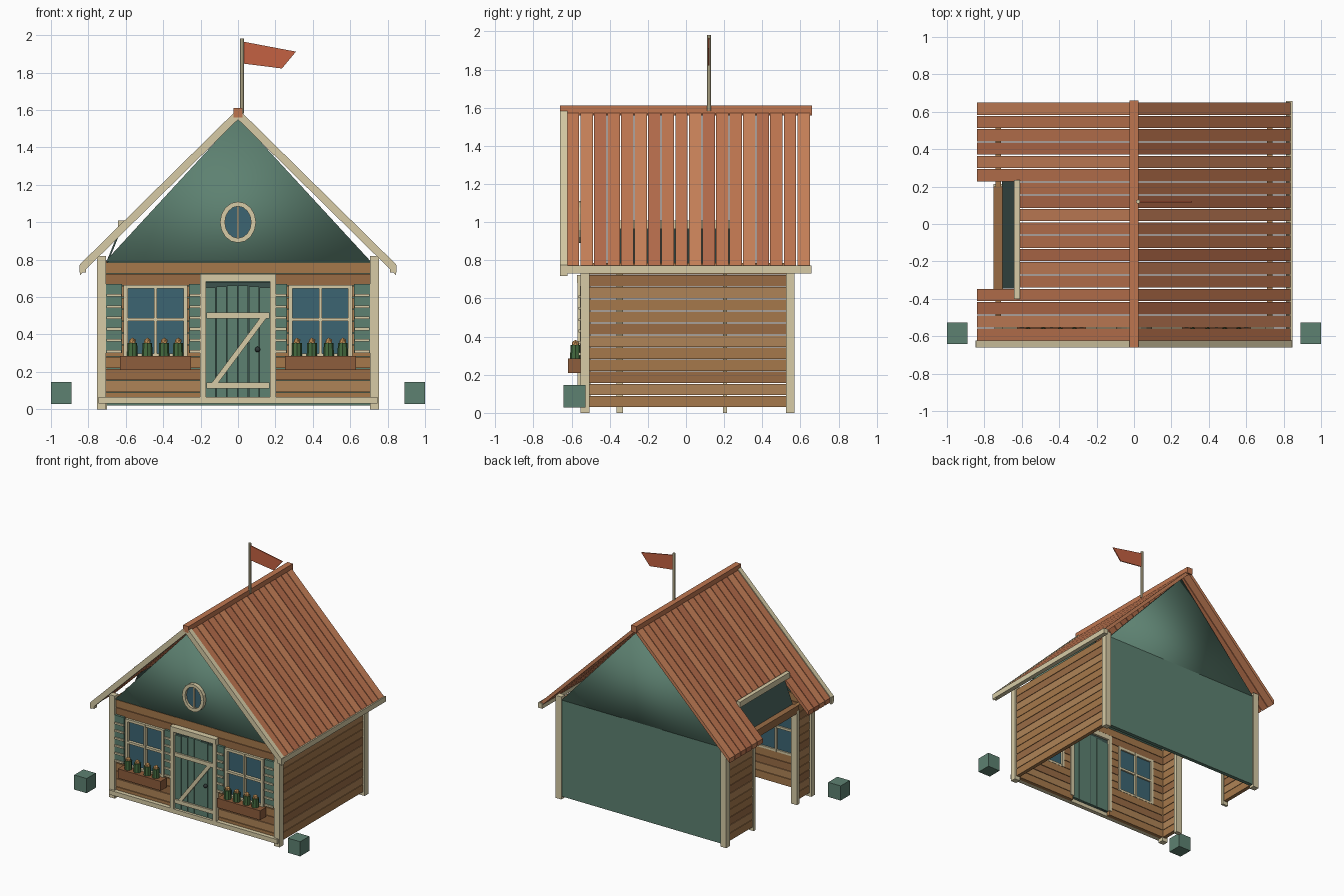
import bpy, bmesh, math
from mathutils import Matrix, Vector

if "Cube" in bpy.data.objects:
    bpy.data.objects.remove(bpy.data.objects["Cube"])

COL = {
    "cream": (.68, .60, .38), "green": (.11, .22, .165), "blue": (.045, .13, .17),
    "flag": (.55, .12, .055), "dark": (.03, .04, .04), "leaf": (.06, .15, .05),
    "bloom": (.70, .36, .12), "box": (.27, .11, .045), "shade": (.045, .085, .075),
    "wood0": (.38, .19, .07), "wood1": (.32, .15, .06), "wood2": (.43, .23, .095),
    "roof0": (.52, .18, .08), "roof1": (.46, .15, .07), "roof2": (.58, .22, .10)}
MATS = {}
for key, c in COL.items():
    MATS[key] = bpy.data.materials.new(key)
    MATS[key].diffuse_color = (*c, 1)


def finish(name, bm, color):
    bmesh.ops.recalc_face_normals(bm, faces=bm.faces)
    me = bpy.data.meshes.new(name)
    bm.to_mesh(me)
    bm.free()
    me.materials.append(MATS[color])
    ob = bpy.data.objects.new(name, me)
    bpy.context.collection.objects.link(ob)
    return ob


def boxes(name, color, items):
    """items: (x0, x1, y0, y1, z0, z1)"""
    bm = bmesh.new()
    for x0, x1, y0, y1, z0, z1 in items:
        m = Matrix.Translation(((x0 + x1) / 2, (y0 + y1) / 2, (z0 + z1) / 2)) @ \
            Matrix.Diagonal((abs(x1 - x0), abs(y1 - y0), abs(z1 - z0), 1))
        bmesh.ops.create_cube(bm, size=1, matrix=m)
    return finish(name, bm, color)


def prisms(name, color, items):
    """items: (xz profile, y0, y1), extruded along y"""
    bm = bmesh.new()
    for pts, y0, y1 in items:
        f = bm.faces.new([bm.verts.new((x, y0, z)) for x, z in pts])
        r = bmesh.ops.extrude_face_region(bm, geom=[f])
        vs = [g for g in r["geom"] if isinstance(g, bmesh.types.BMVert)]
        bmesh.ops.translate(bm, vec=(0, y1 - y0, 0), verts=vs)
    return finish(name, bm, color)


def oval(rx, rz, n=16, z=1.0):
    return [(rx * math.cos(2 * math.pi * i / n), z + rz * math.sin(2 * math.pi * i / n)) for i in range(n)]


def smooth(ob):
    for p in ob.data.polygons:
        p.use_smooth = True


# plank walls: front with openings, right side, left side with a wide opening
OPEN = [(-.60, -.28, .28, .66), (-.18, .18, .0, .70), (.28, .60, .28, .66)]
ROW = .0633
front = {0: [], 1: [], 2: []}
right = {0: [], 1: [], 2: []}
left = {0: [], 1: [], 2: []}
for i in range(12):
    z0, z1 = .03 + i * ROW, .03 + (i + 1) * ROW - .004
    mid, x, k = (z0 + z1) / 2, -.71, (i * 2 + i // 4) % 3
    for a, b, lo, hi in OPEN:
        if lo < mid < hi:
            front[k].append((x, a, -.535, -.505, z0, z1))
            x = b
    front[k].append((x, .71, -.535, -.505, z0, z1))
    right[k].append((.71, .74, -.505, .53, z0, z1))
    left[k] += [(-.74, -.71, -.505, -.35, z0, z1), (-.74, -.71, .20, .53, z0, z1)]
for k in range(3):
    boxes(f"front_wall_planks_{k}", f"wood{k}", front[k])
    boxes(f"right_wall_planks_{k}", f"wood{k}", right[k])
    boxes(f"left_wall_planks_{k}", f"wood{k}", left[k])

# back wall, posts and sill
boxes("back_wall", "green", [(-.71, .71, .53, .56, .02, .79)])
boxes("corner_posts", "cream", [(s * .705, s * .755, y, y + .046, 0, .82) for s in (-1, 1) for y in (-.552, .524)])
boxes("front_sill", "cream", [(-.745, .745, -.568, -.535, .03, .065)])

# side opening: jambs, header and set-back panel under the roof cut
boxes("opening_jambs", "cream", [(-.75, -.70, -.365, -.33, 0, .75), (-.75, -.70, .195, .215, 0, .75)])
boxes("opening_header", "wood1", [(-.75, -.70, -.35, .20, .73, .79)])
prisms("opening_panel", "shade", [([(-.705, .785), (-.63, .97), (-.62, .97), (-.695, .785)], -.345, .232)])
boxes("opening_top_trim", "cream", [(-.642, -.61, -.40, .235, .965, 1.01)])

# gables, softly shaded
for name, y0, y1 in (("front_gable", -.54, -.51), ("back_gable", .53, .56)):
    smooth(prisms(name, "green", [([(-.71, .79), (.71, .79), (0, 1.56)], y0, y1)]))

# oval gable window
bm = bmesh.new()
loops = [[bm.verts.new((x, y, z)) for x, z in oval(rx, rz)]
         for rx, rz, y in ((.096, .11, -.53), (.096, .11, -.57), (.07, .085, -.57), (.07, .085, -.53))]
for a in range(4):
    A, B = loops[a], loops[(a + 1) % 4]
    for i in range(16):
        j = (i + 1) % 16
        bm.faces.new((A[i], A[j], B[j], B[i]))
finish("gable_window_frame", bm, "cream")
prisms("gable_window_glass", "blue", [(oval(.071, .086), -.55, -.535)])
boxes("gable_window_bar", "cream", [(-.006, .006, -.56, -.545, .915, 1.085)])


# roof planks, shortened over the side opening
def slope(s, x0, x1, top, t):
    h = lambda x: top - .985 * x
    return [(s * x0, h(x0)), (s * x1, h(x1)), (s * x1, h(x1) - t), (s * x0, h(x0) - t)]


roof = {0: [], 1: [], 2: []}
PITCH = 1.28 / 18
for i in range(18):
    y0 = -.625 + i * PITCH
    for s in (-1, 1):
        x1 = .615 if s < 0 and 4 <= i < 12 else .84
        roof[(i * 2 + i // 4) % 3].append((slope(s, 0, x1, 1.597, .036), y0, y0 + PITCH - .006))
for k in range(3):
    prisms(f"roof_planks_{k}", f"roof{k}", roof[k])
boxes("ridge_cap", "roof0", [(-.024, .024, -.66, .66, 1.56, 1.612)])
prisms("barge_boards", "cream", [(slope(s, 0, .845, 1.607, .058), -.66, -.622) for s in (-1, 1)])
boxes("right_eave_board", "cream", [(.812, .848, -.66, .658, .73, .772)])
boxes("left_eave_end", "cream", [(-.848, -.812, -.66, -.622, .73, .772)])

# flagpole and flag
bm = bmesh.new()
bmesh.ops.create_cone(bm, cap_ends=True, segments=8, radius1=.011, radius2=.011, depth=.4,
                      matrix=Matrix.Translation((.022, .12, 1.782)))
finish("flagpole", bm, "cream")
prisms("flag", "flag", [([(.03, 1.965), (.31, 1.912), (.235, 1.822), (.03, 1.848)], .116, .124)])

# windows, shutters, planters
glass, frame, shut, slats, pots, stems = [], [], [], [], [], []
flowers, leaves = bmesh.new(), bmesh.new()
for s in (-1, 1):
    c = s * .44
    glass.append((c - .165, c + .165, -.53, -.515, .285, .655))
    for dx, w in ((-.16, .011), (0, .008), (.16, .011)):
        frame.append((c + dx - w, c + dx + w, -.556, -.50, .28, .665))
    for z, h in ((.288, .009), (.48, .009), (.655, .01)):
        frame.append((c - .17, c + .17, -.553, -.503, z - h, z + h))
    for a, b in ((.62, .705), (.20, .262)):
        shut.append((s * a, s * b, -.553, -.53, .30, .67))
        slats += [(s * (a + .004), s * (b - .003), -.563, -.55, .302 + .06 * i, .316 + .06 * i) for i in range(6)]
    pots.append((c - .19, c + .19, -.62, -.545, .21, .285))
    for dx in (-.125, -.045, .045, .12):
        p = Vector((c + dx, -.58, .315))
        bmesh.ops.create_cone(leaves, cap_ends=True, segments=8, radius1=.028, radius2=.026, depth=.08,
                              matrix=Matrix.Translation(p))
        bmesh.ops.create_icosphere(flowers, subdivisions=1, radius=.021,
                                   matrix=Matrix.Translation(p + Vector((0, 0, .047))))
boxes("window_glass", "blue", glass)
boxes("window_frames", "cream", frame)
boxes("shutters", "green", shut)
boxes("shutter_slats", "cream", slats)
boxes("planter_boxes", "box", pots)
finish("flower_leaves", leaves, "leaf")
finish("flower_blooms", flowers, "bloom")

# door with frame, braces and knob
boxes("door_planks", "green", [(-.174 + i * .058, -.12 + i * .058, -.548, -.512, .06,
                                .665 - .006 * abs(i - 2.5)) for i in range(6)])
boxes("door_backing", "shade", [(-.174, .174, -.535, -.515, .06, .68)])
boxes("door_frame", "cream", [(-.203, -.172, -.57, -.50, .065, .72), (.172, .203, -.57, -.50, .065, .72),
                              (-.203, .203, -.572, -.50, .682, .722)])
boxes("door_rails", "cream", [(-.168, .168, -.562, -.545, .485, .516), (-.168, .168, -.562, -.545, .112, .142)])
prisms("door_brace", "cream", [([(-.14, .142), (-.105, .142), (.15, .485), (.115, .485)], -.56, -.545)])
bm = bmesh.new()
bmesh.ops.create_uvsphere(bm, u_segments=10, v_segments=6, radius=.015, matrix=Matrix.Translation((.105, -.56, .32)))
smooth(finish("door_knob", bm, "dark"))

# garden blocks either side
boxes("garden_blocks", "green", [(s * .89, s, -.642, -.527, .028, .145) for s in (-1, 1)])

for m in bpy.data.materials:
    if m.users and not m.is_grease_pencil:
        m.use_nodes = True
        m.node_tree.nodes["Principled BSDF"].inputs["Base Color"].default_value = m.diffuse_color
